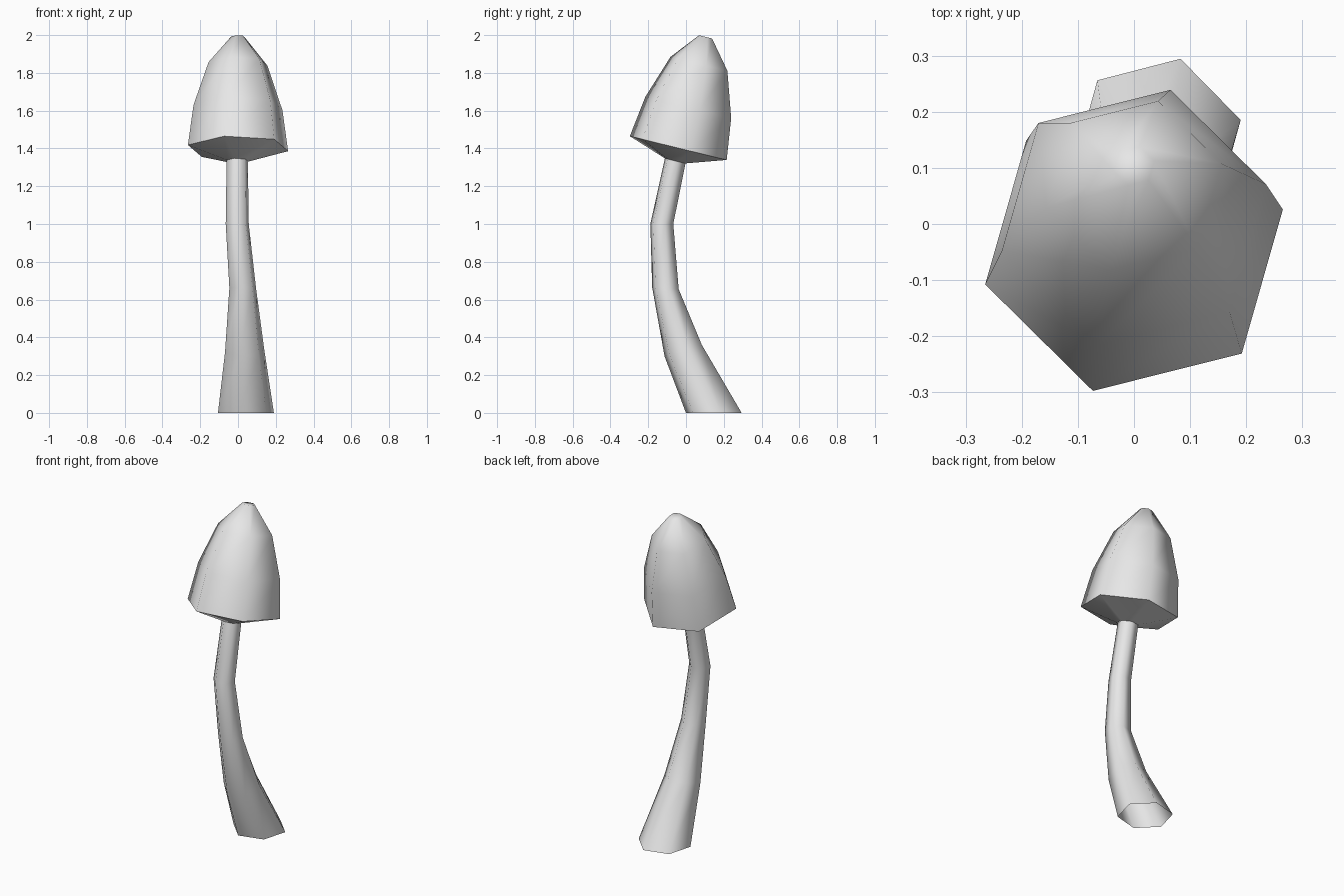
import bpy
import bmesh
import math
from mathutils import Matrix, Vector

SIDES = 6
TWIST = math.radians(14.5)

if "Cube" in bpy.data.objects:
    bpy.data.objects.remove(bpy.data.objects["Cube"], do_unlink=True)

# One pale grey for the whole mushroom
grey = bpy.data.materials.new("pale_grey")
grey.use_nodes = True
colour = (0.8, 0.8, 0.8, 1)
grey.diffuse_color = colour
grey.node_tree.nodes["Principled BSDF"].inputs["Base Color"].default_value = colour


def loft(name, rings, cap_end=False):
    """Skin six-sided rings given as (centre, radius, tilt in degrees)."""
    bm = bmesh.new()
    loops = []
    for centre, radius, tilt in rings:
        turn = Matrix.Rotation(math.radians(tilt), 3, 'X')
        loop = []
        for i in range(SIDES):
            a = TWIST + math.tau * i / SIDES
            offset = turn @ Vector((math.cos(a), math.sin(a), 0)) * radius
            loop.append(bm.verts.new(Vector(centre) + offset))
        loops.append(loop)
    for low, high in zip(loops, loops[1:]):
        for i in range(SIDES):
            j = (i + 1) % SIDES
            bm.faces.new((low[i], low[j], high[j], high[i]))
    if cap_end:
        bm.faces.new(loops[-1])
    mesh = bpy.data.meshes.new(name)
    bm.to_mesh(mesh)
    bm.free()
    mesh.materials.append(grey)
    obj = bpy.data.objects.new(name, mesh)
    bpy.context.collection.objects.link(obj)
    bpy.ops.object.select_all(action='DESELECT')
    obj.select_set(True)
    bpy.context.view_layer.objects.active = obj
    bpy.ops.object.shade_smooth_by_angle(angle=math.radians(70))
    return obj


# Curved stem, open at the foot and tapering upward
loft("stem", [
    ((0.042, 0.147, 0), 0.153, 0),
    ((0.035, -0.015, 0.33), 0.107, 17),
    ((0.025, -0.109, 0.66), 0.073, -4),
    ((-0.004, -0.128, 1.0), 0.063, 0),
    ((-0.004, -0.057, 1.335), 0.058, -13.8),
])

# Tilted cap: underside, rim, bell and small flat tip as (height, radius)
CAP_TILT = -13.8
rim_centre = Vector((0, -0.041, 1.402))
axis = Matrix.Rotation(math.radians(CAP_TILT), 3, 'X') @ Vector((0, 0, 1))
profile = [(-0.07, 0.057), (0, 0.274), (0.221, 0.243), (0.459, 0.161), (0.606, 0.037)]
loft("cap", [(rim_centre + axis * h, r, CAP_TILT) for h, r in profile], cap_end=True)
